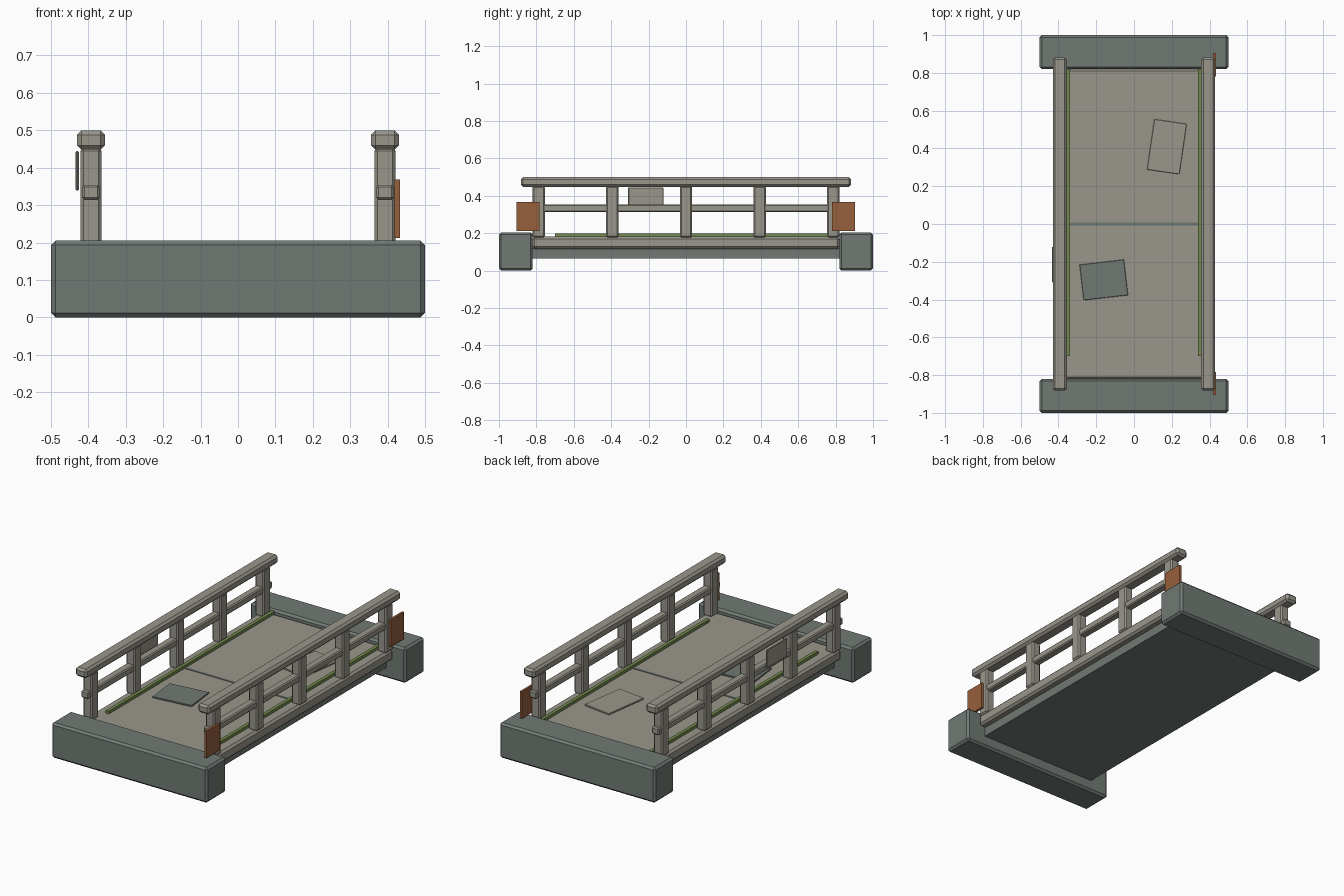
import bpy
from math import radians

if "Cube" in bpy.data.objects:
    bpy.data.objects.remove(bpy.data.objects["Cube"], do_unlink=True)


def material(name, rgb):
    mat = bpy.data.materials.new(name)
    mat.use_nodes = True
    mat.diffuse_color = (*rgb, 1)
    mat.node_tree.nodes["Principled BSDF"].inputs["Base Color"].default_value = (*rgb, 1)
    return mat


STONE = material("pale stone", (0.32, 0.305, 0.26))
DARK = material("dark stone", (0.165, 0.195, 0.177))
RUST = material("rust", (0.31, 0.115, 0.047))
MOSS = material("moss green", (0.17, 0.25, 0.075))


def box(name, center, size, mat, bevel=0.0, turn=0.0):
    """Box with optional chamfered edges, turned about z in degrees."""
    bpy.ops.mesh.primitive_cube_add(size=1, location=center, rotation=(0, 0, radians(turn)))
    obj = bpy.context.object
    obj.name = name
    obj.scale = size
    bpy.ops.object.transform_apply(location=False, rotation=False, scale=True)
    obj.data.materials.append(mat)
    if bevel:
        mod = obj.modifiers.new("chamfer", "BEVEL")
        mod.width = bevel
        mod.segments = 1
    return obj


# Abutments at both ends
for end, y in (("front", -0.91), ("back", 0.91)):
    box(end + "_abutment", (0, y, 0.1025), (1.0, 0.18, 0.205), DARK, 0.012)

# Deck slab and the narrower slab beneath it
box("deck", (0, 0, 0.149), (0.84, 1.645, 0.066), STONE, 0.012)
box("under_slab", (0, 0, 0.093), (0.76, 1.66, 0.056), DARK)

# Joint across the middle and repair patches
box("deck_joint", (0, 0, 0.182), (0.69, 0.014, 0.006), DARK)
box("dark_patch", (-0.16, -0.296, 0.186), (0.237, 0.19, 0.009), DARK, 0.002, 6.6)
box("pale_patch", (0.174, 0.409, 0.186), (0.174, 0.27, 0.009), STONE, 0.002, -8.3)

# Railings with posts, and moss along their feet
for side, s in (("right", -1), ("left", 1)):
    x = s * 0.393
    box(side + "_top_rail", (x, 0, 0.474), (0.074, 1.765, 0.052), STONE, 0.012)
    box(side + "_middle_rail", (x, 0, 0.334), (0.047, 1.69, 0.04), STONE, 0.006)
    for i in range(-2, 3):
        box(side + "_post", (x, i * 0.394, 0.315), (0.056, 0.066, 0.276), STONE, 0.008)
    box(side + "_moss", (s * 0.349, 0.06, 0.19), (0.02, 1.52, 0.017), MOSS)

# Rusty plates on the end posts and a stone plaque on the other side
for end, y in (("front", -0.845), ("back", 0.843)):
    box(end + "_rusty_plate", (0.426, y, 0.29), (0.014, 0.123, 0.156), RUST)
box("plaque", (-0.43, -0.215, 0.392), (0.009, 0.188, 0.105), STONE, 0.003)
